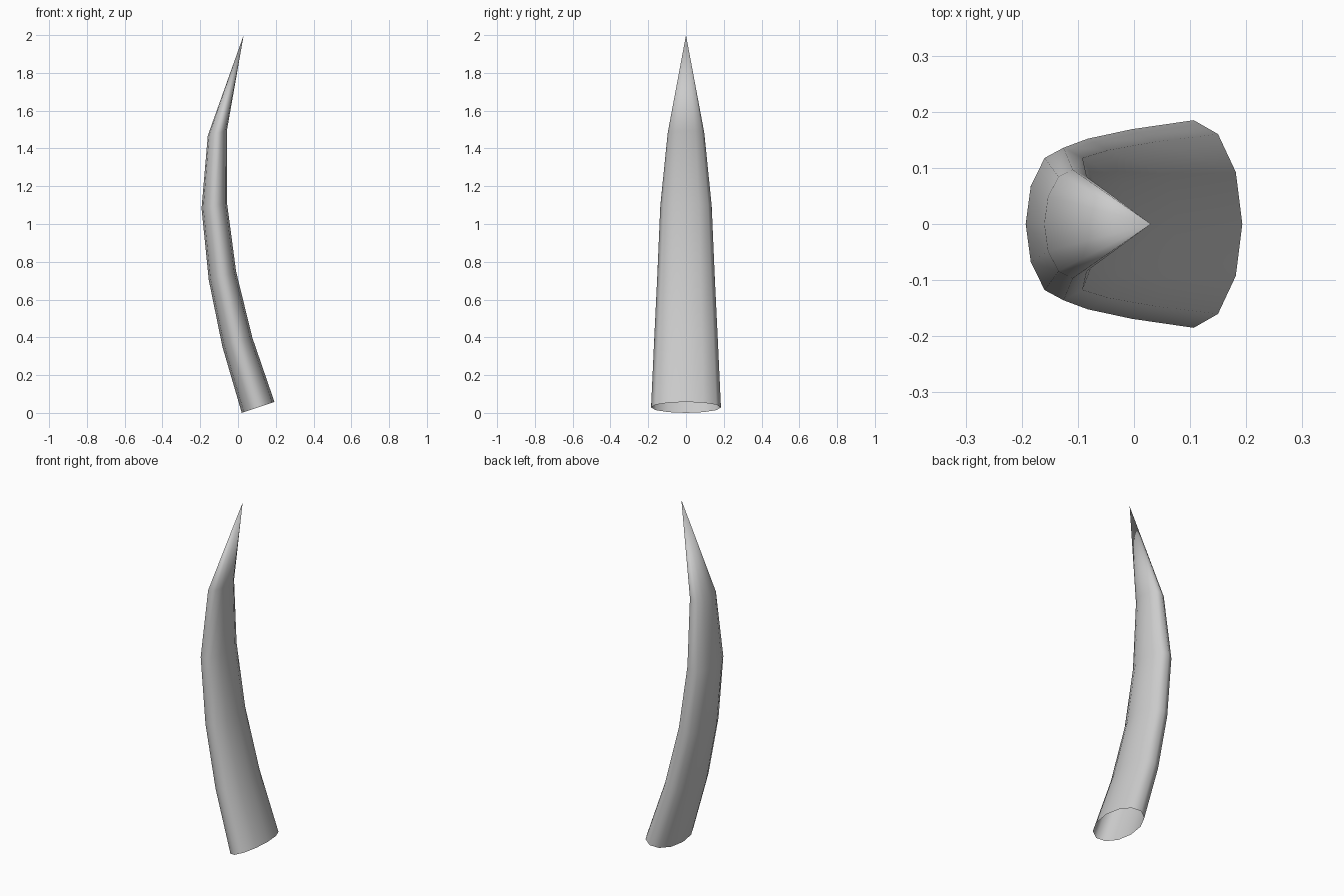
import bpy, bmesh
from math import sin, cos, pi

if "Cube" in bpy.data.objects:
    bpy.data.objects.remove(bpy.data.objects["Cube"])

SIDES = 12
# Each ring: left x, left z, right x, right z, half width in y
RINGS = [
    (0.020, 0.000, 0.193, 0.058, 0.185),
    (-0.083, 0.352, 0.076, 0.398, 0.169),
    (-0.155, 0.705, -0.010, 0.748, 0.152),
    (-0.193, 1.083, -0.058, 1.110, 0.136),
    (-0.160, 1.468, -0.059, 1.494, 0.097),
]
TIP = (0.03, 0.0, 2.0)

# Curved horn: tilted elliptical rings bridged up to a point, open at the base
bm = bmesh.new()
loops = []
for lx, lz, rx, rz, hy in RINGS:
    cx, cz, ax, az = (lx + rx) / 2, (lz + rz) / 2, (rx - lx) / 2, (rz - lz) / 2
    loop = []
    for i in range(SIDES):
        a = 2 * pi * i / SIDES
        loop.append(bm.verts.new((cx + ax * cos(a), hy * sin(a), cz + az * cos(a))))
    loops.append(loop)

tip = bm.verts.new(TIP)
for i in range(SIDES):
    j = (i + 1) % SIDES
    for lo, hi in zip(loops, loops[1:]):
        bm.faces.new((lo[i], lo[j], hi[j], hi[i]))
    bm.faces.new((loops[-1][i], loops[-1][j], tip))
for f in bm.faces:
    f.smooth = True

mesh = bpy.data.meshes.new("horn")
bm.to_mesh(mesh)
bm.free()
horn = bpy.data.objects.new("horn", mesh)
bpy.context.collection.objects.link(horn)
